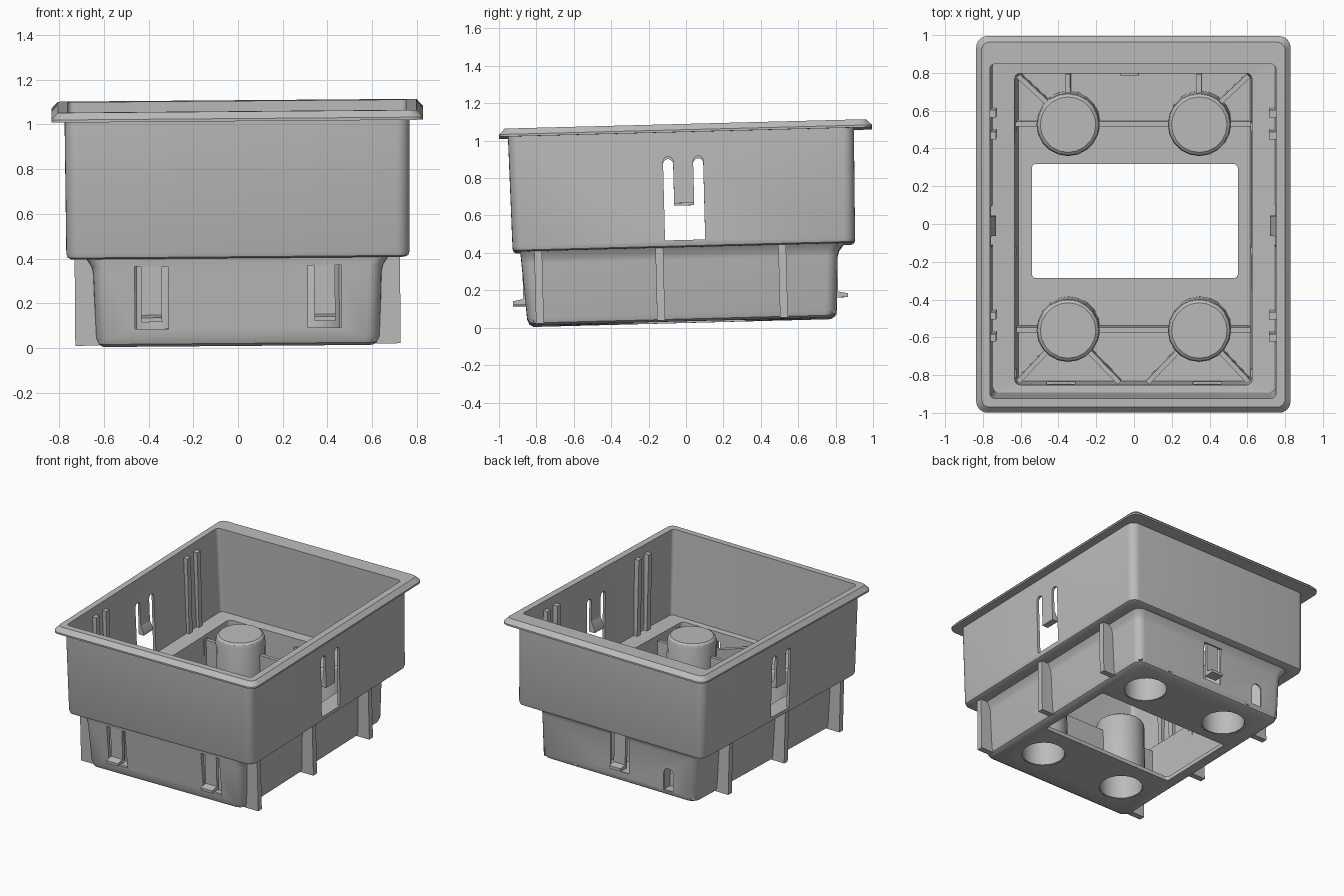
import bpy, bmesh, math
from mathutils import Matrix, Euler

if "Cube" in bpy.data.objects:
    bpy.data.objects.remove(bpy.data.objects["Cube"])

grey = bpy.data.materials.new("plain grey")
grey.use_nodes = True
grey.diffuse_color = (0.5, 0.5, 0.5, 1)
grey.node_tree.nodes["Principled BSDF"].inputs["Base Color"].default_value = (0.5, 0.5, 0.5, 1)

TILT = Euler((0.026, -0.008, 0)).to_matrix().to_4x4()
parts = []


def finish(name, bm):
    bmesh.ops.recalc_face_normals(bm, faces=bm.faces)
    mesh = bpy.data.meshes.new(name)
    bm.to_mesh(mesh)
    bm.free()
    mesh.materials.append(grey)
    ob = bpy.data.objects.new(name, mesh)
    bpy.context.collection.objects.link(ob)
    parts.append(ob)
    return ob


def rounded_rect(cx, cy, hx, hy, r, z, n=6):
    pts = []
    for k, (sx, sy) in enumerate(((1, 1), (-1, 1), (-1, -1), (1, -1))):
        for i in range(n + 1):
            a = math.pi / 2 * (k + i / n)
            pts.append((cx + sx * (hx - r) + r * math.cos(a), cy + sy * (hy - r) + r * math.sin(a), z))
    return pts


def circle(cx, cy, r, z, n=20):
    return [(cx + r * math.cos(math.tau * i / n), cy + r * math.sin(math.tau * i / n), z) for i in range(n)]


def loft(bm, rings, closed=False):
    """Skin a stack of rings; join the last to the first or cap both ends."""
    vs = [[bm.verts.new(p) for p in ring] for ring in rings]
    pairs = list(zip(vs, vs[1:])) + ([(vs[-1], vs[0])] if closed else [])
    for a, b in pairs:
        for i in range(len(a)):
            j = (i + 1) % len(a)
            bm.faces.new((a[i], a[j], b[j], b[i]))
    if not closed:
        bm.faces.new(vs[0])
        bm.faces.new(vs[-1])


def box(bm, x0, x1, y0, y1, z0, z1):
    loft(bm, [[(x0, y0, z), (x1, y0, z), (x1, y1, z), (x0, y1, z)] for z in (z0, z1)])


def arch(c, half, z):
    """Half-round top, running from the right side to the left."""
    return [(c + half * math.cos(math.pi * i / 8), z + half * math.sin(math.pi * i / 8)) for i in range(9)]


def rib(bm, a, b, z0, z1, t=0.026):
    """Upright plate between two floor points."""
    dx, dy = b[0] - a[0], b[1] - a[1]
    k = t / 2 / math.hypot(dx, dy)
    nx, ny = -dy * k, dx * k
    foot = [(a[0] + nx, a[1] + ny), (b[0] + nx, b[1] + ny), (b[0] - nx, b[1] - ny), (a[0] - nx, a[1] - ny)]
    loft(bm, [[(x, y, z) for x, y in foot] for z in (z0, z1)])


# Housing shell: one closed skin from the window, round the outside, over the rim and back inside
SHELL = (
    (0.005, 0.017, 0.545, 0.302, 0.02, 0.03),
    (0, -0.02, 0.605, 0.795, 0.05, 0.03),
    (0, -0.02, 0.626, 0.816, 0.06, 0.042),
    (0, -0.02, 0.635, 0.828, 0.06, 0.07),
    (0, -0.025, 0.645, 0.845, 0.06, 0.36),
    (0, -0.022, 0.652, 0.85, 0.06, 0.39),
    (0, -0.01, 0.675, 0.865, 0.06, 0.425),
    (0.003, 0, 0.748, 0.895, 0.05, 0.425),
    (0.003, 0, 0.762, 0.91, 0.055, 0.432),
    (0.003, 0, 0.768, 0.916, 0.06, 0.45),
    (0.004, 0, 0.772, 0.925, 0.06, 1.04),
    (0.005, 0.025, 0.832, 0.997, 0.06, 1.04),
    (0.005, 0.025, 0.832, 0.997, 0.06, 1.052),
    (0.005, 0.025, 0.803, 0.966, 0.04, 1.083),
    (0.003, -0.01, 0.757, 0.885, 0.025, 1.083),
    (0.003, 0, 0.745, 0.88, 0.025, 0.46),
    (0, -0.015, 0.628, 0.825, 0.03, 0.455),
    (0, -0.015, 0.612, 0.815, 0.03, 0.06),
    (0.005, 0.017, 0.545, 0.302, 0.02, 0.06),
)
bm = bmesh.new()
loft(bm, [rounded_rect(*s[:5], s[5]) for s in SHELL], closed=True)
shell = finish("housing_shell", bm)

# Openings cut through the shell
POSTS = [(x, y) for x in (-0.345, 0.35) for y in (0.54, -0.55)]
CLIPS = [(-0.385, -1), (0.39, -1), (-0.02, 1)]
bm = bmesh.new()
for x, y in POSTS:
    loft(bm, [circle(x, y, 0.156, z) for z in (-0.05, 0.1)])
for x, side in CLIPS:
    y0, y1 = sorted((side * 0.77, side * 0.95))
    box(bm, x - 0.075, x + 0.075, y0, y1, 0.11, 0.39)
slot = [(-0.1, 0.463), (0.115, 0.463)] + arch(0.088, 0.027, 0.883) + [(0.061, 0.66), (-0.046, 0.66)] \
    + arch(-0.073, 0.027, 0.883)
for side in (-1, 1):
    loft(bm, [[(side * x, y, z) for y, z in slot] for x in (0.7, 0.85)])
door = [(-0.46, 0.075), (-0.38, 0.075)] + arch(-0.42, 0.04, 0.2)
loft(bm, [[(x, y, z) for x, z in door] for y in (0.77, 0.9)])
cutter = finish("opening_cutter", bm)
cutter.hide_render = True
mod = shell.modifiers.new("openings", "BOOLEAN")
mod.operation, mod.solver, mod.object = "DIFFERENCE", "EXACT", cutter
bpy.context.view_layer.objects.active = shell
bpy.ops.object.modifier_apply(modifier=mod.name)
parts.remove(cutter)
bpy.data.objects.remove(cutter)

# Hollow posts, open at the bottom
for i, (x, y) in enumerate(POSTS):
    bm = bmesh.new()
    profile = ((0.147, 0.505), (0.147, 0.032), (0.167, 0.032), (0.167, 0.505), (0.161, 0.523), (0.147, 0.534))
    loft(bm, [circle(x, y, r, z) for r, z in profile])
    finish(f"hollow_post_{i + 1}", bm)

# Stiffening ribs around the posts
bm = bmesh.new()
for y in (0.54, -0.55):
    for a, b in ((-0.62, -0.5), (-0.19, 0.195), (0.505, 0.62)):
        rib(bm, (a, y), (b, y), 0.05, 0.42)
for s in (-1, 1):
    rib(bm, (s * 0.347, 0.7), (s * 0.347, 0.805), 0.05, 0.42)
    rib(bm, (s * 0.61, 0.795), (s * 0.46, 0.655), 0.05, 0.42)
    rib(bm, (s * 0.61, -0.825), (s * 0.46, -0.665), 0.05, 0.42)
    rib(bm, (s * 0.075, -0.83), (s * 0.235, -0.665), 0.05, 0.42)
finish("post_ribs", bm)

# Outer side fins and inner wall guides
bm = bmesh.new()
guides = bmesh.new()
for s in (-1, 1):
    for y in (-0.78, -0.132, 0.525):
        rib(bm, (s * 0.62, y), (s * 0.728, y), 0.036, 0.43, 0.042)
    for y in (-0.575, -0.46, 0.495, 0.61):
        rib(guides, (s * 0.722, y), (s * 0.764, y), 0.455, 1.02, 0.04)
finish("side_fins", bm)
finish("wall_guides", guides)

# Inward catches on the side tongues
bm = bmesh.new()
for s in (-1, 1):
    wedge = ((0.765, 0.66), (0.725, 0.66), (0.725, 0.68), (0.755, 0.74), (0.765, 0.74))
    loft(bm, [[(s * x, y, z) for x, z in wedge] for y in (-0.046, 0.061)])
finish("side_catches", bm)

# Snap clips with outward hooks on front and back
for i, (x, side) in enumerate(CLIPS):
    bm = bmesh.new()
    face = -0.866 if side < 0 else 0.818
    tip = -0.922 if side < 0 else 0.87
    back = face - side * 0.024
    outline = ((back, 0.14), (tip, 0.142), (tip, 0.162), (face, 0.172), (face, 0.4), (back, 0.4))
    loft(bm, [[(px, y, z) for y, z in outline] for px in (x - 0.047, x + 0.047)])
    finish(f"snap_clip_{i + 1}", bm)

# Lean everything slightly and smooth the rounded corners
bpy.ops.object.select_all(action="DESELECT")
for ob in parts:
    ob.matrix_world = TILT
    ob.select_set(True)
bpy.context.view_layer.objects.active = shell
bpy.ops.object.shade_smooth_by_angle(angle=math.radians(32))
